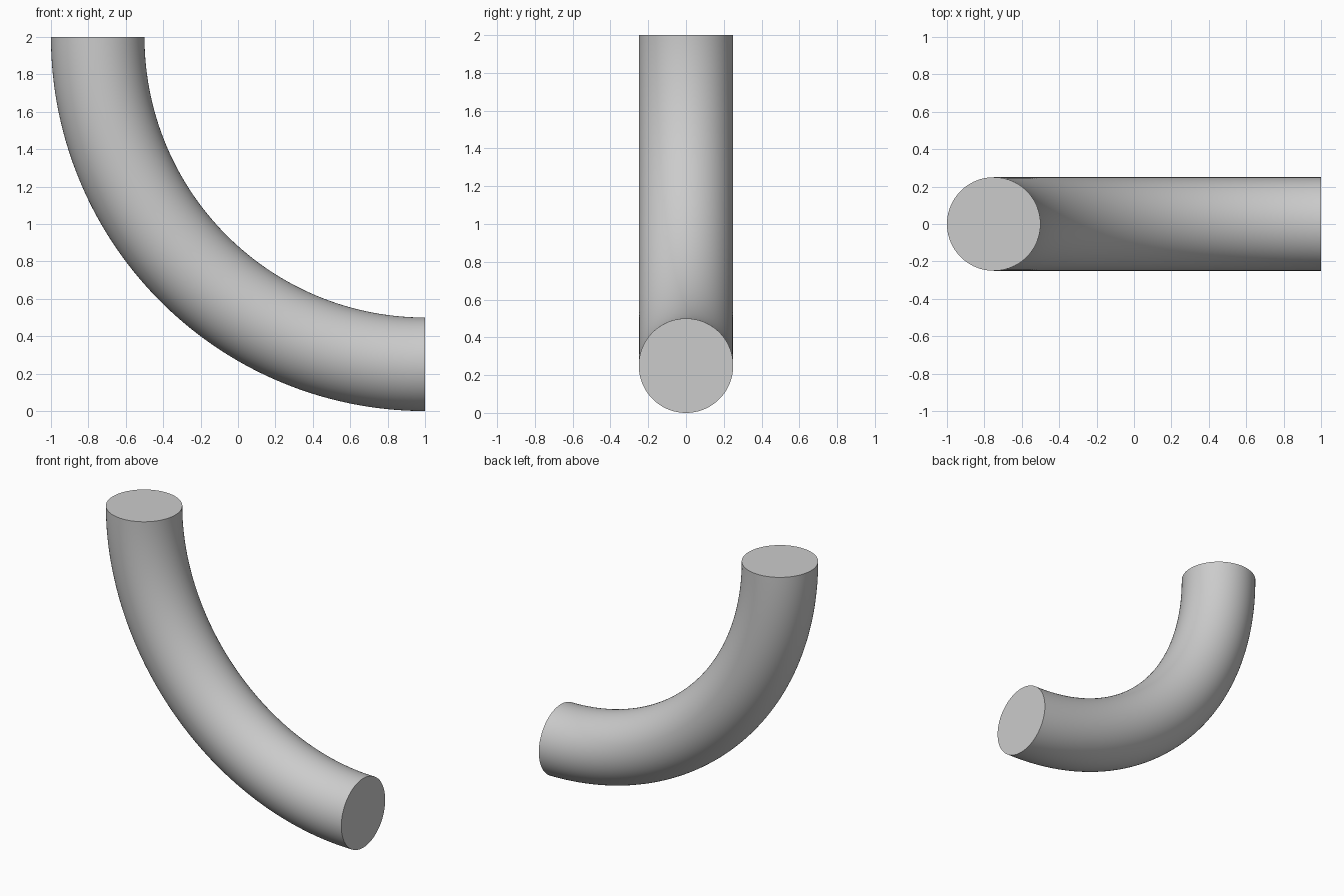
import bpy, bmesh
from math import sin, cos, pi, radians

if "Cube" in bpy.data.objects:
    bpy.data.objects.remove(bpy.data.objects["Cube"])

BEND_R, TUBE_R = 1.75, 0.25      # centreline and tube radius
CX, CZ = 1.0, 2.0                # bend centre
SIDES, STEPS = 96, 96

# Quarter-circle tube: rings swept from the upright end to the level end
bm = bmesh.new()
rings = []
for i in range(STEPS + 1):
    a = pi / 2 * i / STEPS
    ring = []
    for j in range(SIDES):
        t = 2 * pi * j / SIDES
        r = BEND_R + TUBE_R * cos(t)
        ring.append(bm.verts.new((CX - r * cos(a), TUBE_R * sin(t), CZ - r * sin(a))))
    rings.append(ring)
for r0, r1 in zip(rings, rings[1:]):
    for j in range(SIDES):
        k = (j + 1) % SIDES
        bm.faces.new((r0[j], r0[k], r1[k], r1[j]))

# Flat end caps
bm.faces.new(rings[0])
bm.faces.new(rings[-1])
bmesh.ops.recalc_face_normals(bm, faces=bm.faces)

mesh = bpy.data.meshes.new("bent_pipe")
bm.to_mesh(mesh)
bm.free()
pipe = bpy.data.objects.new("bent_pipe", mesh)
bpy.context.collection.objects.link(pipe)

# Smooth wall, sharp cap edges
bpy.context.view_layer.objects.active = pipe
pipe.select_set(True)
bpy.ops.object.shade_smooth_by_angle(angle=radians(30))
